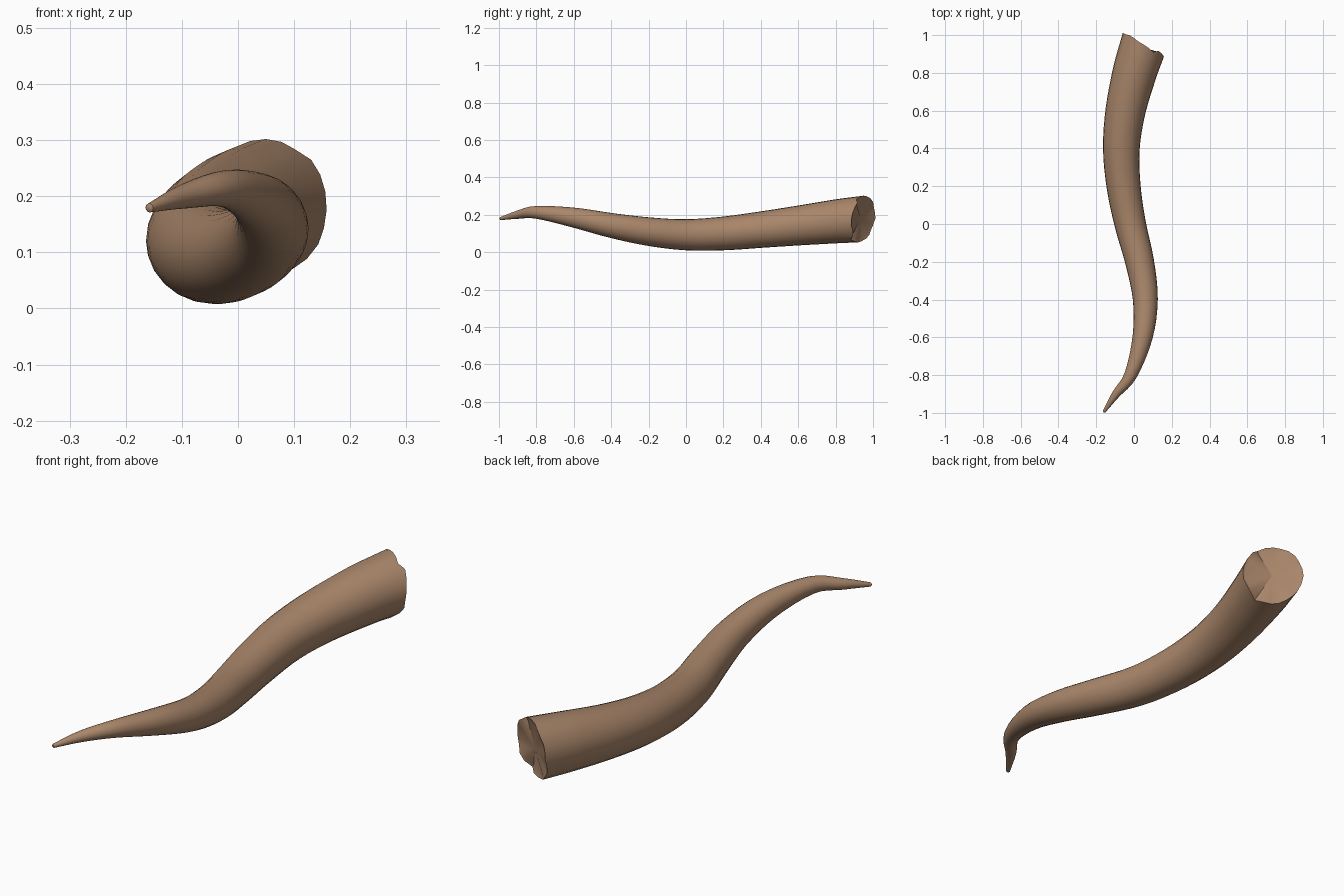
import bpy, bmesh, math
from mathutils import Vector

if "Cube" in bpy.data.objects:
    bpy.data.objects.remove(bpy.data.objects["Cube"])

# Centre line and radius of the horn, tip to base: x, y, z, radius
STATIONS = [
    (-0.158, -0.993, 0.179, 0.008), (-0.095, -0.90, 0.200, 0.022),
    (-0.018, -0.80, 0.213, 0.034), (0.045, -0.60, 0.185, 0.053),
    (0.060, -0.40, 0.143, 0.066), (0.030, -0.20, 0.110, 0.076),
    (-0.020, 0.0, 0.093, 0.083), (-0.055, 0.20, 0.100, 0.090),
    (-0.067, 0.40, 0.120, 0.097), (-0.045, 0.60, 0.142, 0.106),
    (0.003, 0.80, 0.164, 0.117), (0.045, 0.935, 0.177, 0.123),
]
SIDES, STEPS = 24, 4
pts = [Vector(s) for s in STATIONS]
pts = [2 * pts[0] - pts[1]] + pts + [2 * pts[-1] - pts[-2]]


def spline(a, b, c, d, t):
    """Catmull-Rom point between b and c."""
    return 0.5 * (2 * b + (c - a) * t + (2 * a - 5 * b + 4 * c - d) * t * t
                  + (3 * b - a - 3 * c + d) * t ** 3)


path = [spline(*pts[i:i + 4], k / STEPS)
        for i in range(len(pts) - 3) for k in range(STEPS)]
path = path[:-2] + [Vector(STATIONS[-1])]
centres = [p.xyz for p in path]

bm = bmesh.new()


def add_ring(c, tangent, radius):
    side = tangent.cross(Vector((0, 0, 1))).normalized()
    up = side.cross(tangent)
    return [c + radius * (math.cos(a) * side + math.sin(a) * up)
            for a in (2 * math.pi * j / SIDES for j in range(SIDES))]


def bridge(r0, r1):
    for j in range(SIDES):
        k = (j + 1) % SIDES
        bm.faces.new((r0[j], r0[k], r1[k], r1[j]))


# Tapering body
rings = []
for i, p in enumerate(path):
    t = (centres[min(i + 1, len(path) - 1)] - centres[max(i - 1, 0)]).normalized()
    co = add_ring(centres[i], t, p.w)
    if i == len(path) - 1:
        # Slanting, slightly broken end: slide the last ring onto a cut plane
        n = Vector((0.70, 1.0, -0.15))
        for j, v in enumerate(co):
            s = n.dot(centres[i] - v) / n.dot(t)
            chip = 0.008 * math.sin(3.1 * j) * math.cos(1.3 * j)
            if v.x > 0.115:
                chip += 0.025          # splinter standing out on the right
            co[j] = v + t * (s + chip)
        end_t = t
    rings.append([bm.verts.new(v) for v in co])
for r0, r1 in zip(rings, rings[1:]):
    bridge(r0, r1)

# Rounded tip
t0 = (centres[1] - centres[0]).normalized()
tip = bm.verts.new(centres[0] - t0 * 0.006)
for j in range(SIDES):
    bm.faces.new((tip, rings[0][(j + 1) % SIDES], rings[0][j]))

# Shallow recessed end face inside the rim
mid = sum((v.co for v in rings[-1]), Vector()) / SIDES
inner = [bm.verts.new(mid.lerp(v.co, 0.88) - end_t * 0.006) for v in rings[-1]]
bridge(rings[-1], inner)
hub = bm.verts.new(mid - end_t * 0.008)
for j in range(SIDES):
    bm.faces.new((inner[j], inner[(j + 1) % SIDES], hub))

bmesh.ops.recalc_face_normals(bm, faces=bm.faces)
mesh = bpy.data.meshes.new("horn")
bm.to_mesh(mesh)
bm.free()
horn = bpy.data.objects.new("horn", mesh)
bpy.context.collection.objects.link(horn)

mat = bpy.data.materials.new("horn tan")
mat.diffuse_color = (0.40, 0.24, 0.145, 1)
mat.use_nodes = True
mat.node_tree.nodes["Principled BSDF"].inputs["Base Color"].default_value = mat.diffuse_color
mesh.materials.append(mat)

bpy.context.view_layer.objects.active = horn
horn.select_set(True)
bpy.ops.object.shade_smooth_by_angle(angle=math.radians(40))
